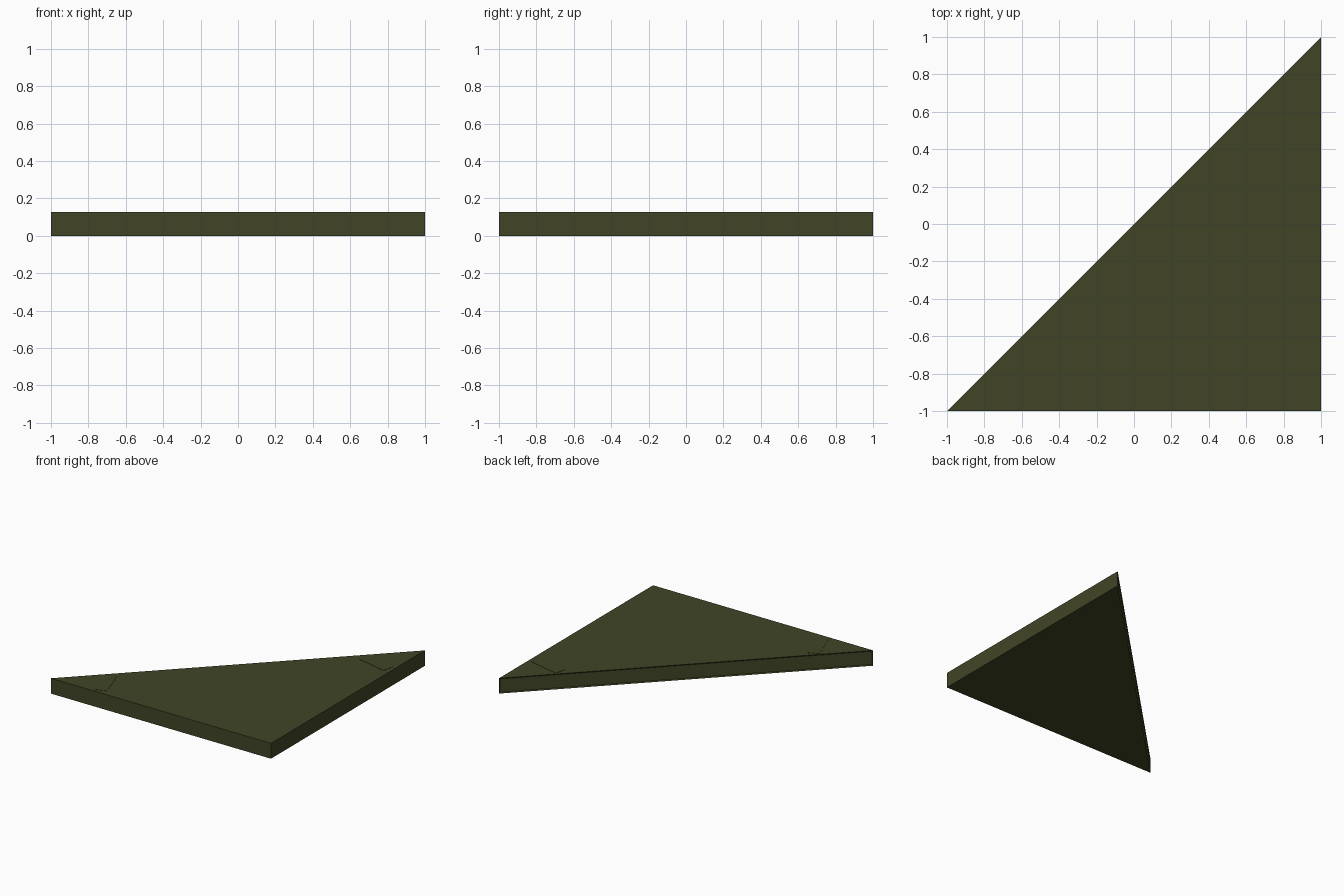
import bpy, bmesh, math

if "Cube" in bpy.data.objects:
    bpy.data.objects.remove(bpy.data.objects["Cube"])

H = 0.127

olive = bpy.data.materials.new("olive_green")
olive.diffuse_color = (0.053, 0.060, 0.019, 1)
olive.use_nodes = True
olive.node_tree.nodes["Principled BSDF"].inputs["Base Color"].default_value = olive.diffuse_color


def finish(name, bm):
    bmesh.ops.recalc_face_normals(bm, faces=bm.faces)
    mesh = bpy.data.meshes.new(name)
    bm.to_mesh(mesh)
    bm.free()
    mesh.materials.append(olive)
    obj = bpy.data.objects.new(name, mesh)
    bpy.context.collection.objects.link(obj)
    return obj


def prism(points, z0, z1):
    bm = bmesh.new()
    base = bm.faces.new([bm.verts.new((x, y, z0)) for x, y in points])
    ext = bmesh.ops.extrude_face_region(bm, geom=[base], use_keep_orig=True)
    verts = [g for g in ext["geom"] if isinstance(g, bmesh.types.BMVert)]
    bmesh.ops.translate(bm, verts=verts, vec=(0, 0, z1 - z0))
    bmesh.ops.recalc_face_normals(bm, faces=bm.faces)
    return bm


# Triangular slab, with a shallow framed recess along its long slanted side
bm = prism([(-1, -1), (1, -1), (1, 1)], 0, H - 0.001)
slanted = [f for f in bm.faces if f.normal.x < -0.5 and f.normal.y > 0.5]
bmesh.ops.inset_region(bm, faces=slanted, thickness=0.012, depth=-0.006)
finish("triangular_slab", bm)


# Thin rectangular patches lying near the two sharp corners
def patch(name, cx, cy, length, width, angle):
    c, s = math.cos(math.radians(angle)), math.sin(math.radians(angle))
    pts = [(cx + u * length / 2 * c - v * width / 2 * s,
            cy + u * length / 2 * s + v * width / 2 * c)
           for u, v in ((-1, -1), (1, -1), (1, 1), (-1, 1))]
    finish(name, prism(pts, H - 0.004, H + 0.001))


patch("back_patch", 0.828, 0.608, 0.275, 0.095, -13.5)
patch("left_patch", -0.618, -0.831, 0.275, 0.095, -70)
